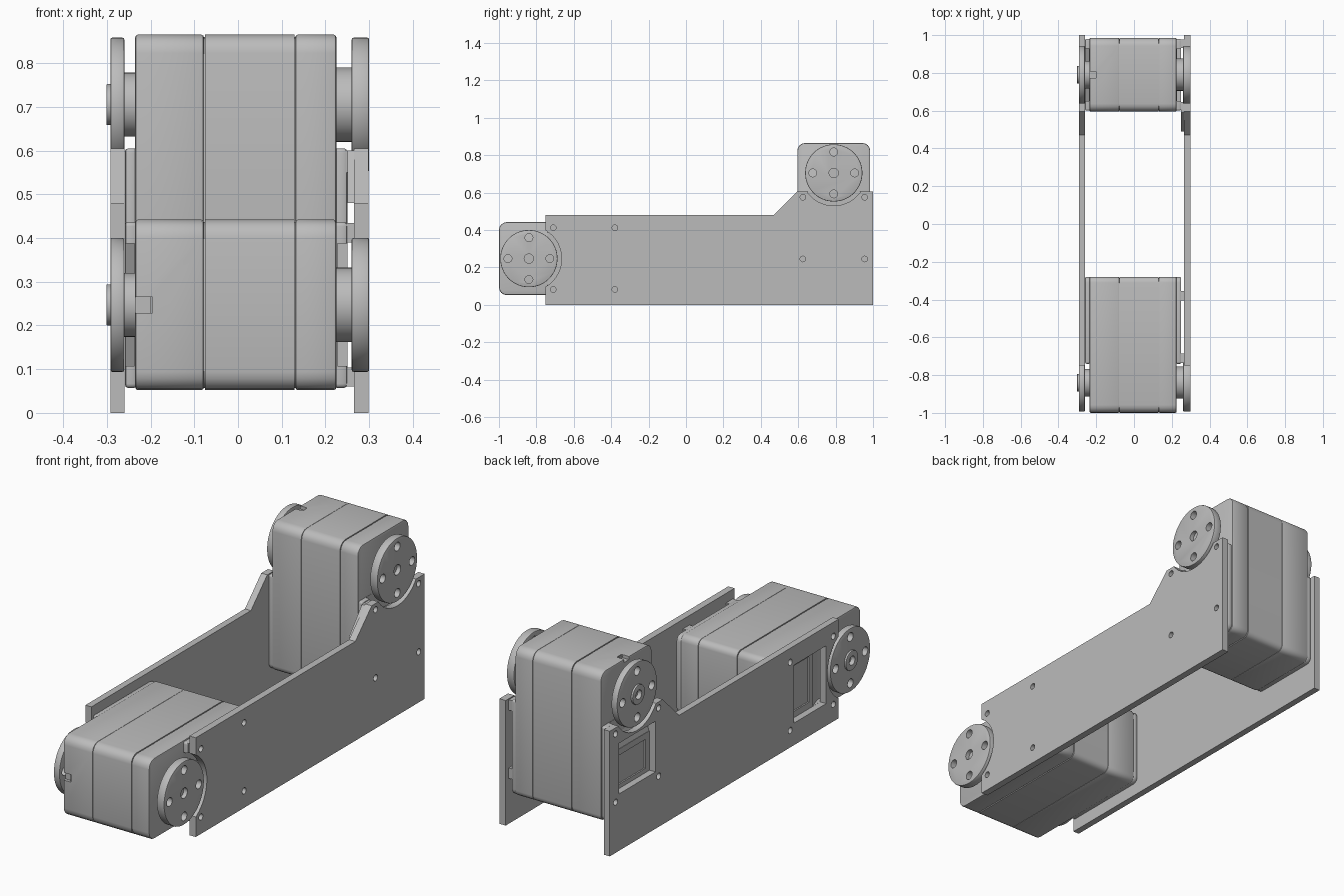
import bpy, bmesh, math
from mathutils import Matrix, Vector

if "Cube" in bpy.data.objects:
    bpy.data.objects.remove(bpy.data.objects["Cube"])

grey = bpy.data.materials.new("light grey")
grey.use_nodes = True
grey.diffuse_color = (0.5, 0.5, 0.5, 1)
grey.node_tree.nodes["Principled BSDF"].inputs["Base Color"].default_value = (0.5, 0.5, 0.5, 1)


def prism(name, outline, x0, x1, place=Matrix(), bevel=0):
    """Extrude a (y, z) outline along x."""
    bm = bmesh.new()
    face = bm.faces.new([bm.verts.new((x0, y, z)) for y, z in outline])
    ext = bmesh.ops.extrude_face_region(bm, geom=[face])["geom"]
    bmesh.ops.translate(bm, vec=(x1 - x0, 0, 0),
                        verts=[g for g in ext if isinstance(g, bmesh.types.BMVert)])
    bmesh.ops.recalc_face_normals(bm, faces=bm.faces)
    bm.transform(place)
    mesh = bpy.data.meshes.new(name)
    bm.to_mesh(mesh)
    bm.free()
    mesh.materials.append(grey)
    ob = bpy.data.objects.new(name, mesh)
    bpy.context.collection.objects.link(ob)
    if bevel:
        mod = ob.modifiers.new("Bevel", 'BEVEL')
        mod.width, mod.segments, mod.angle_limit = bevel, 2, math.radians(50)
        apply(ob, mod)
    return ob


def apply(ob, mod):
    bpy.ops.object.select_all(action='DESELECT')
    bpy.context.view_layer.objects.active = ob
    ob.select_set(True)
    bpy.ops.object.modifier_apply(modifier=mod.name)


def cut(ob, cutters):
    for c in cutters:
        mod = ob.modifiers.new("Cut", 'BOOLEAN')
        mod.operation, mod.solver, mod.object = 'DIFFERENCE', 'EXACT', c
        apply(ob, mod)
        bpy.data.objects.remove(c)


def smooth(ob):
    bpy.ops.object.select_all(action='DESELECT')
    bpy.context.view_layer.objects.active = ob
    ob.select_set(True)
    bpy.ops.object.shade_smooth_by_angle(angle=math.radians(30))


def circle(r, y=0, z=0, n=48):
    return [(y + r * math.cos(2 * math.pi * i / n), z + r * math.sin(2 * math.pi * i / n))
            for i in range(n)]


def rect(y0, y1, z0, z1):
    return [(y0, z0), (y1, z0), (y1, z1), (y0, z1)]


def rounded(y0, y1, z0, z1, r0, r1):
    """Rectangle with corner radius r0 at the y0 end and r1 at the y1 end."""
    pts = []
    for y, z, r, a in ((y1 - r1, z1 - r1, r1, 0), (y0 + r0, z1 - r0, r0, 90),
                       (y0 + r0, z0 + r0, r0, 180), (y1 - r1, z0 + r1, r1, 270)):
        for k in range(5):
            t = math.radians(a + k * 22.5)
            pts.append((y + r * math.cos(t), z + r * math.sin(t)))
    return pts


# Motor frames: local y runs along the case, the origin is the horn axis
motors = {
    "front": Matrix.Translation((0, -0.84, 0.247)),
    "back": Matrix.Translation((0, 0.79, 0.705)) @ Matrix.Rotation(-math.pi / 2, 4, 'X'),
}
corners = [(u, v) for u in (0.13, 0.46) for v in (-0.165, 0.165)]


def horn(name, x0, x1, place):
    disk = prism(name, circle(0.153, n=64), x0, x1, place, 0.004)
    holes = [prism("cutter", circle(0.021, y, z, 24), x0 - 0.1, x1 + 0.1, place)
             for y, z in ((0.112, 0), (-0.112, 0), (0, 0.112), (0, -0.112))]
    holes.append(prism("cutter", circle(0.025, n=24), (x0 + x1) / 2, x1 + 0.1, place)
                 if x0 > 0 else
                 prism("cutter", circle(0.025, n=24), x0 - 0.1, (x0 + x1) / 2, place))
    return disk, holes


def motor(name, m):
    # Case in three slabs with fine seams between them
    case = rounded(-0.16, 0.56, -0.195, 0.195, 0.042, 0.03)
    parts = [prism(name + "_case_right", case, -0.235, -0.078, m, 0.006),
             prism(name + "_case_middle", case, -0.076, 0.129, m),
             prism(name + "_case_left", case, 0.131, 0.225, m, 0.006),
             prism(name + "_case_core", rounded(-0.155, 0.555, -0.19, 0.19, 0.04, 0.03),
                   -0.2, 0.2, m)]
    # Cable notch beside the right horn
    cut(parts[0], [prism("cutter", rect(-0.2, -0.145, -0.018, 0.018), -0.25, -0.195, m)])

    # Right cheek: ramp, lid and two ears
    cheek = prism(name + "_right_cheek", rounded(0.1, 0.56, -0.19, 0.19, 0.01, 0.03),
                  -0.259, -0.23, m, 0.008)
    pocket = prism("cutter", rect(0, 0.24, -0.14, 0.14), -0.3, -0.237, m)
    lid = prism("cutter", rect(0.27, 0.41, -0.11, 0.11), -0.3, -0.252, m)
    cut(cheek, [pocket, lid])
    ramp = prism(name + "_right_ramp", rect(0.17, 0.24, -0.14, 0.14), -0.257, -0.23, m)
    lo = m @ Vector((0, 0.17, 0))
    along = (m.to_3x3() @ Vector((0, 1, 0)))
    for v in ramp.data.vertices:
        if (v.co - lo).dot(along) < 0.01 and v.co.x < -0.24:
            v.co.x = -0.236

    # Left cheek with a clear bay round the horn hub and mounting pads
    left = prism(name + "_left_cheek", rounded(0.1, 0.56, -0.19, 0.19, 0.01, 0.03),
                 0.22, 0.25, m, 0.008)
    cut(left, [prism("cutter", rect(0, 0.2, -0.14, 0.14), 0.227, 0.3, m)])
    for i, (u, v) in enumerate(corners):
        parts.append(prism(f"{name}_left_pad_{i}", rect(u - 0.025, u + 0.025, v - 0.022, v + 0.022),
                           0.24, 0.266, m))

    # Horns, hubs and the bearing boss
    left_horn, holes = horn(name + "_left_horn", 0.26, 0.3, m)
    cut(left_horn, holes)
    right_horn, holes = horn(name + "_right_horn", -0.292, -0.26, m)
    cut(right_horn, holes)
    boss = prism(name + "_right_boss", circle(0.047), -0.301, -0.27, m, 0.002)
    cut(boss, [prism("cutter", circle(0.022, n=24), -0.32, -0.28, m)])
    parts += [cheek, left, left_horn, right_horn, boss,
              prism(name + "_left_hub", circle(0.085), 0.22, 0.262, m),
              prism(name + "_right_hub", circle(0.073), -0.262, -0.23, m)]
    for p in parts:
        smooth(p)


for key, m in motors.items():
    motor(key + "_motor", m)

# Side plates: horn clearances, screw holes, and motor windows on the right one
profile = [(-0.75, 0), (1, 0), (1, 0.605), (0.595, 0.605), (0.47, 0.48), (-0.75, 0.48)]
for side, x0, x1 in (("left", 0.265, 0.299), ("right", -0.292, -0.26)):
    plate = prism(side + "_side_plate", profile, x0, x1)
    cutters = []
    for m in motors.values():
        cutters.append(prism("cutter", circle(0.175, n=64), x0 - 0.05, x1 + 0.05, m))
        cutters += [prism("cutter", circle(0.015, u, v, 20), x0 - 0.05, x1 + 0.05, m)
                    for u, v in corners]
        if side == "right":
            cutters.append(prism("cutter", rect(0.185, 0.43, -0.14, 0.14),
                                 x0 - 0.05, x1 + 0.05, m))
    cut(plate, cutters)
    smooth(plate)

# Stiffener under the sloped shoulder of the left plate
prism("left_shoulder_rib", [(0.49, 0.48), (0.59, 0.6), (0.605, 0.6), (0.605, 0.48)], 0.25, 0.267)
